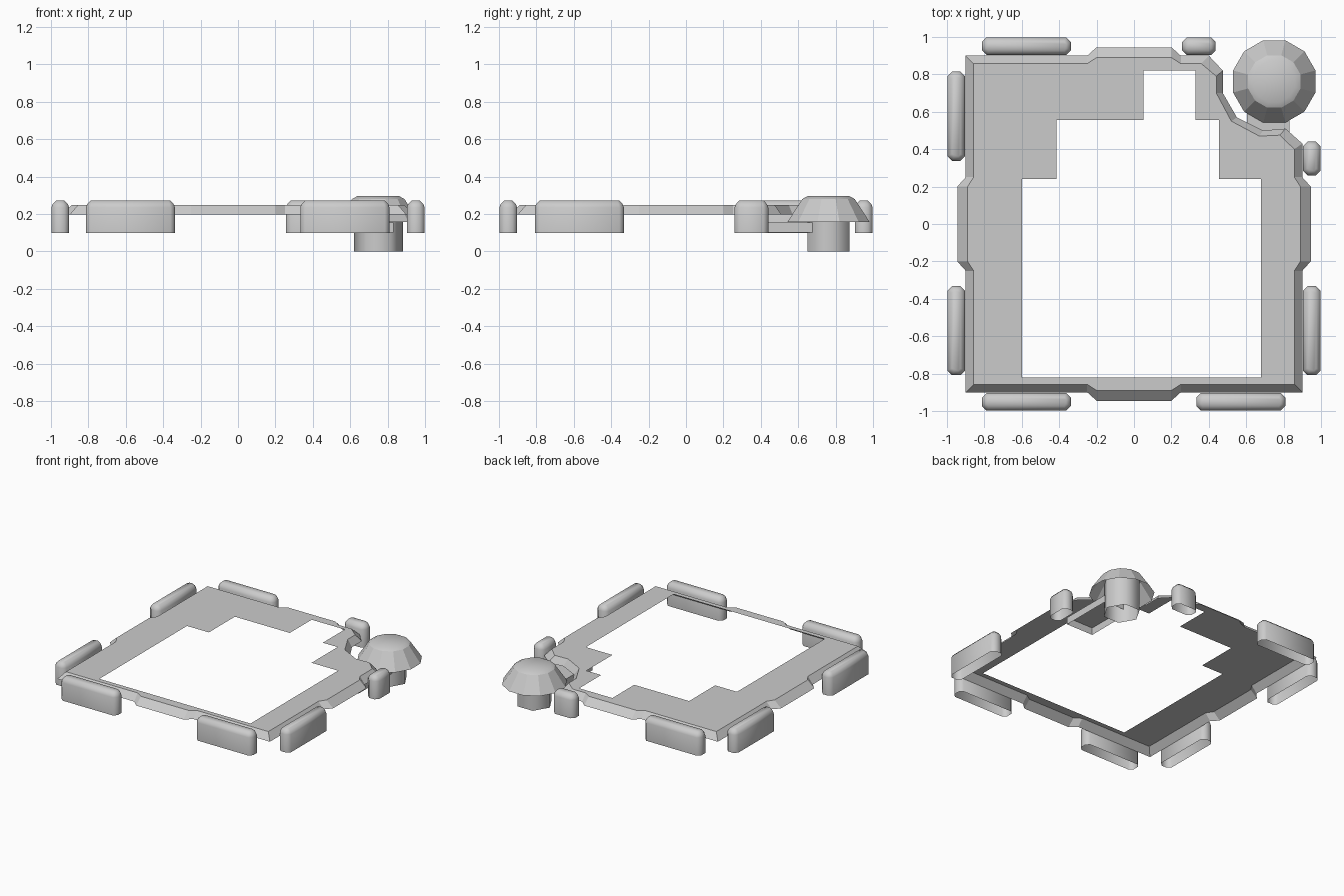
import bpy, bmesh, math
from mathutils import Vector

if "Cube" in bpy.data.objects:
    bpy.data.objects.remove(bpy.data.objects["Cube"])


def finish(name, bm, smooth=False):
    bmesh.ops.recalc_face_normals(bm, faces=bm.faces[:])
    for f in bm.faces:
        f.smooth = smooth
    me = bpy.data.meshes.new(name)
    bm.to_mesh(me)
    bm.free()
    ob = bpy.data.objects.new(name, me)
    bpy.context.collection.objects.link(ob)
    return ob


def ring(bm, pts, z):
    return [bm.verts.new((x, y, z)) for x, y in pts]


def bridge(bm, a, b):
    n = len(a)
    for i in range(n):
        bm.faces.new((a[i], a[(i + 1) % n], b[(i + 1) % n], b[i]))


def loop_edges(bm, vs):
    out = []
    for i in range(len(vs)):
        pair = (vs[i], vs[(i + 1) % len(vs)])
        out.append(bm.edges.get(pair) or bm.edges.new(pair))
    return out


# deck plate: sloping outer rim, flat top, stepped opening
def side(k, outer):
    """Points of one straight side with its central bulge, turned k quarter turns."""
    e, b = (0.9, 0.945) if outer else (0.857, 0.89)
    pts = [(-e, -e), (-0.25, -e), (-0.2, -b), (0.2, -b), (0.25, -e)]
    for _ in range(k):
        pts = [(-y, x) for x, y in pts]
    return pts


notch_out = [(0.9, 0.43), (0.81, 0.51), (0.69, 0.5), (0.55, 0.57),
             (0.475, 0.70), (0.475, 0.82), (0.40, 0.9)]
notch_in = [(0.857, 0.40), (0.78, 0.475), (0.67, 0.47), (0.52, 0.55),
            (0.44, 0.70), (0.44, 0.79), (0.36, 0.857)]


def outline(outer):
    n = notch_out if outer else notch_in
    return side(0, outer) + side(1, outer) + n + side(2, outer)[1:] + side(3, outer)


opening = [(-0.6, -0.82), (0.68, -0.82), (0.68, 0.24), (0.455, 0.24), (0.455, 0.555),
           (0.33, 0.555), (0.33, 0.82), (0.05, 0.82), (0.05, 0.555),
           (-0.415, 0.555), (-0.415, 0.24), (-0.6, 0.24)]
bm = bmesh.new()
low = ring(bm, outline(True), 0.197)
high = ring(bm, outline(False), 0.247)
hole = ring(bm, opening, 0.247)
bridge(bm, low, high)
bmesh.ops.triangle_fill(bm, use_beauty=True, use_dissolve=False, normal=(0, 0, 1),
                        edges=loop_edges(bm, high) + loop_edges(bm, hole))
finish("deck_plate", bm)


# rounded bumper blocks, open underneath
def bumper(name, x0, x1, y0, y1):
    def plan(d, c=0.025):
        a, b, p, q = x0 + d, x1 - d, y0 + d, y1 - d
        return [(a + c, p), (b - c, p), (b, p + c), (b, q - c),
                (b - c, q), (a + c, q), (a, q - c), (a, p + c)]
    bm = bmesh.new()
    r = [ring(bm, plan(0), 0.098), ring(bm, plan(0), 0.235),
         ring(bm, plan(0.007, 0.022), 0.253), ring(bm, plan(0.024, 0.012), 0.271)]
    for a, b in zip(r, r[1:]):
        bridge(bm, a, b)
    bm.faces.new(r[-1])
    finish(name, bm, True)


lo, hi = 0.903, 0.998
bumper("front_bumper_left", -0.813, -0.337, -hi, -lo)
bumper("front_bumper_right", 0.333, 0.81, -hi, -lo)
bumper("left_bumper_front", -hi, -lo, -0.808, -0.332)
bumper("left_bumper_back", -hi, -lo, 0.338, 0.815)
bumper("right_bumper_front", lo, hi, -0.808, -0.332)
bumper("right_bumper_back", lo, hi, 0.26, 0.44)
bumper("back_bumper_left", -0.813, -0.337, lo, hi)
bumper("back_bumper_right", 0.257, 0.437, lo, hi)


# corner post and its flared cap
def lathe(name, profile, n, phase, cap, smooth):
    bm = bmesh.new()
    rings = []
    for r, z in profile:
        ang = [phase + 2 * math.pi * i / n for i in range(n)]
        rings.append(ring(bm, [(0.75 + r * math.cos(t), 0.762 + r * math.sin(t)) for t in ang], z))
    for a, b in zip(rings, rings[1:]):
        bridge(bm, a, b)
    if cap:
        bm.faces.new(rings[-1])
    return finish(name, bm, smooth)


lathe("corner_post", [(0.131, 0.0), (0.131, 0.25)], 6, 0, False, True)
lathe("post_cap_skirt", [(0.228, 0.157), (0.145, 0.28)], 12, math.pi / 12, False, False)
lathe("post_cap_top", [(0.145, 0.28), (0.115, 0.296)], 12, math.pi / 12, True, True)

# bracket joining the post to the deck, open underneath
bm = bmesh.new()
plan = [(0.605, 0.27), (0.832, 0.27), (0.832, 0.68), (0.605, 0.68)]
a, b = ring(bm, plan, 0.1), ring(bm, plan, 0.155)
bridge(bm, a, b)
bm.faces.new(b)
finish("post_bracket", bm)
